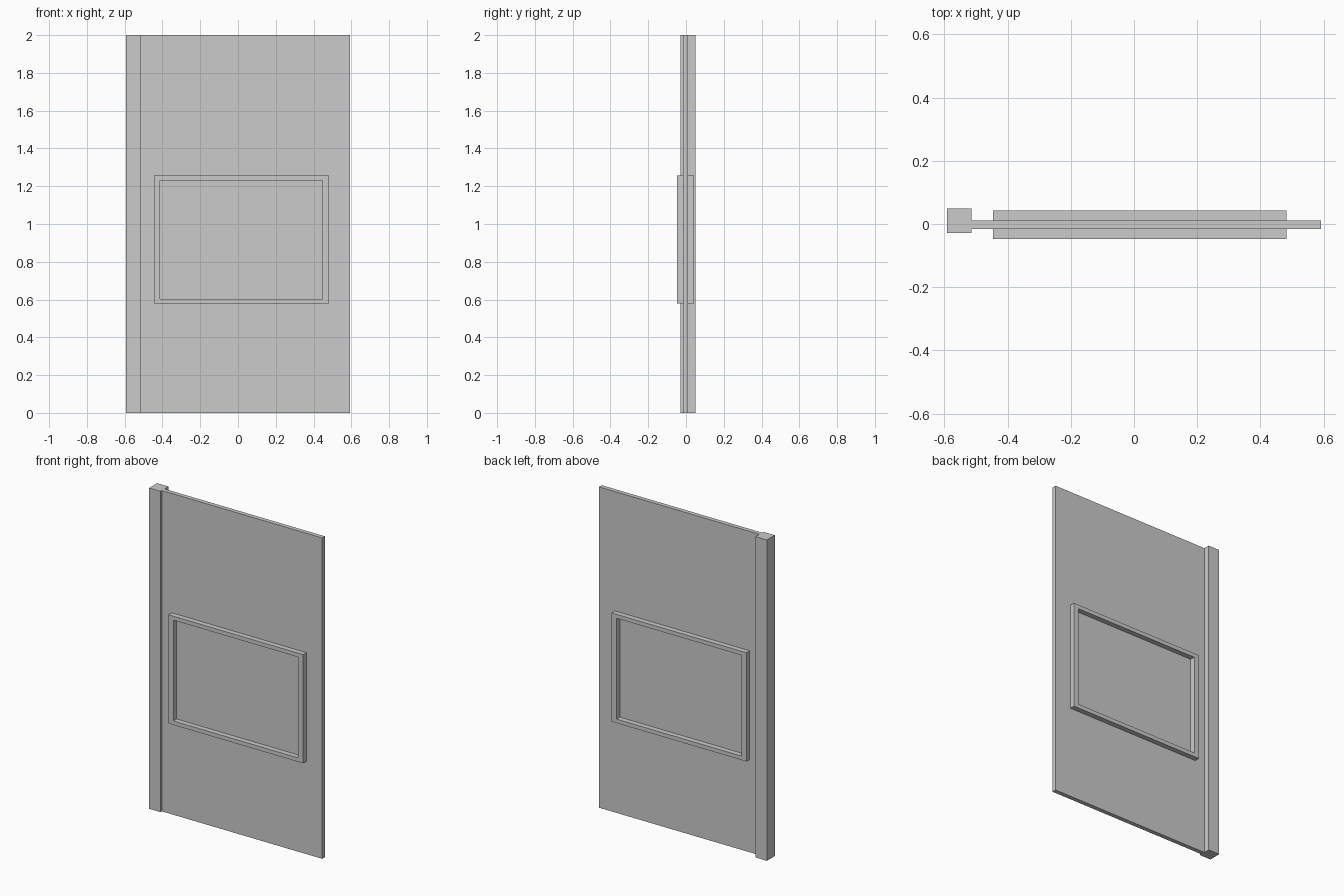
import bpy
import bmesh

if "Cube" in bpy.data.objects:
    bpy.data.objects.remove(bpy.data.objects["Cube"])


def box(name, x, y, z):
    """Axis-aligned box from (min, max) ranges."""
    bm = bmesh.new()
    bmesh.ops.create_cube(bm, size=1)
    for v in bm.verts:
        v.co = [r[0] if c < 0 else r[1] for c, r in zip(v.co, (x, y, z))]
    return finish(name, bm)


def ring(name, x, z, y, tx, tz):
    """Rectangular frame in the xz plane with a mitred outline, extruded along y."""
    bm = bmesh.new()
    loops = []
    for depth in y:
        for ix, iz in ((0, 0), (tx, tz)):
            x0, x1, z0, z1 = x[0] + ix, x[1] - ix, z[0] + iz, z[1] - iz
            loops.append([bm.verts.new((a, depth, b))
                          for a, b in ((x0, z0), (x1, z0), (x1, z1), (x0, z1))])
    fo, fi, bo, bi = loops
    for a, b in ((fo, fi), (fi, bi), (bi, bo), (bo, fo)):
        for i in range(4):
            j = (i + 1) % 4
            bm.faces.new((a[i], a[j], b[j], b[i]))
    return finish(name, bm)


def finish(name, bm):
    bmesh.ops.recalc_face_normals(bm, faces=bm.faces)
    mesh = bpy.data.meshes.new(name)
    bm.to_mesh(mesh)
    bm.free()
    obj = bpy.data.objects.new(name, mesh)
    bpy.context.collection.objects.link(obj)
    return obj


# Thin full-height door leaf
box("door_panel", (-0.514, 0.592), (-0.016, 0.011), (0, 2))

# Square post on the left edge
box("hinge_post", (-0.592, -0.514), (-0.029, 0.049), (0, 2))

# Raised frame standing out on both faces of the leaf
ring("raised_frame", (-0.446, 0.482), (0.578, 1.256), (-0.048, 0.043), 0.034, 0.025)
